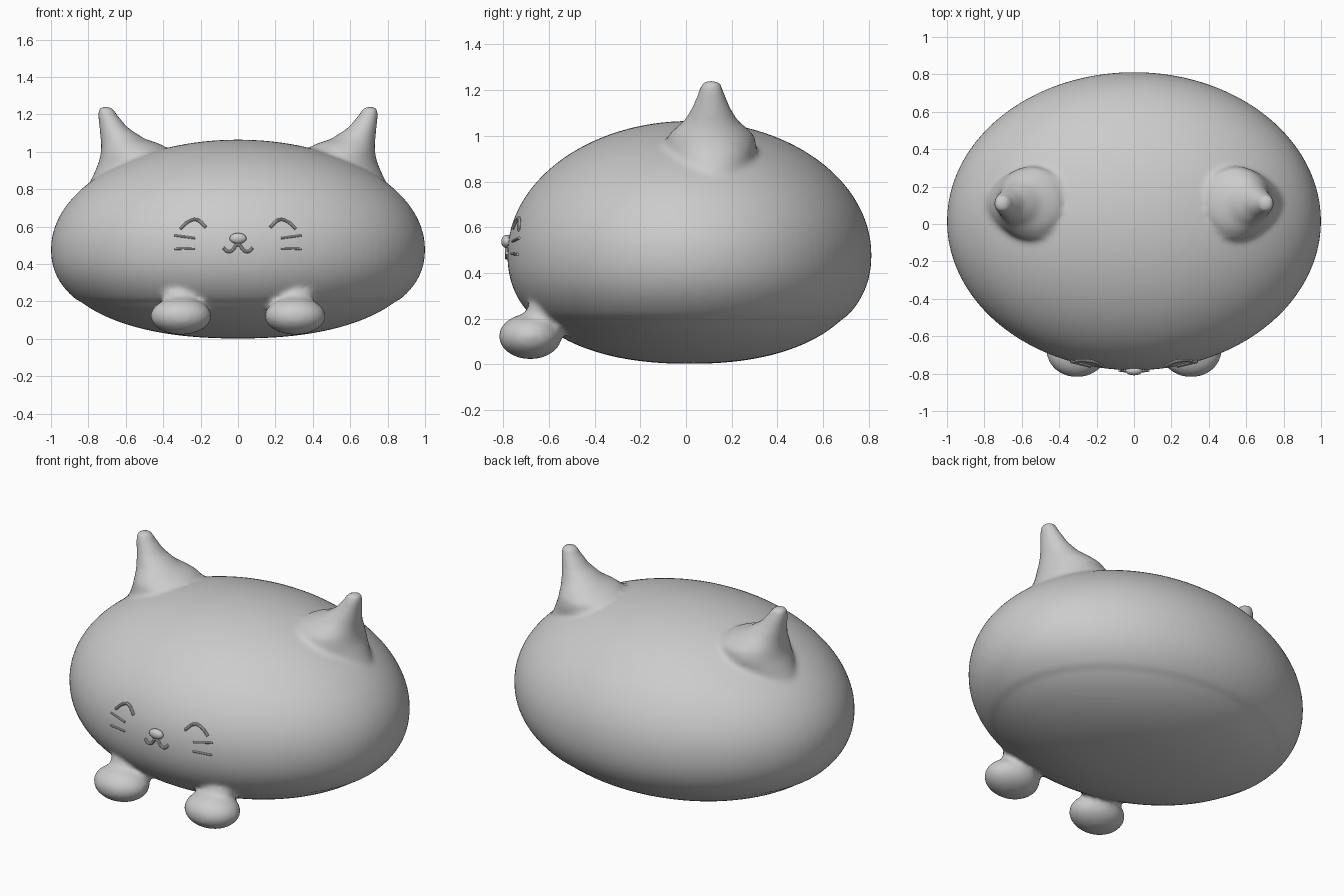
import bpy, bmesh, math
from mathutils import Matrix, Vector

if "Cube" in bpy.data.objects:
    bpy.data.objects.remove(bpy.data.objects["Cube"], do_unlink=True)

grey = bpy.data.materials.new("soft grey")
grey.use_nodes = True
grey.diffuse_color = (0.6, 0.6, 0.6, 1)
grey.node_tree.nodes["Principled BSDF"].inputs["Base Color"].default_value = (0.6, 0.6, 0.6, 1)

MID_Z, MID_Y = 0.48, 0.015      # widest level and centre of the body
TOP, BOTTOM, DEPTH = 0.585, 0.478, 0.797


def body_radius(z):
    """Body half width at a height: round above, flatter below."""
    if z > MID_Z:
        return math.sqrt(max(0, 1 - ((z - MID_Z) / TOP) ** 2))
    r = max(0, 1 - ((MID_Z - z) / BOTTOM) ** 2.25) ** (1 / 2.25)
    return r - 0.012 * r if z < 0.205 else r


def front_y(x, z):
    return MID_Y - DEPTH * math.sqrt(body_radius(z) ** 2 - x * x)


def add_ball(bm, centre, size):
    m = Matrix.Translation(centre) @ Matrix.Diagonal((*size, 1))
    bmesh.ops.create_uvsphere(bm, u_segments=32, v_segments=20, radius=1, matrix=m)


def add_loft(bm, rings, n=40):
    """Closed skin through rings given as a list of point loops."""
    loops = [[bm.verts.new(p) for p in ring] for ring in rings]
    for a, b in zip(loops, loops[1:]):
        for i in range(n):
            j = (i + 1) % n
            bm.faces.new((a[i], a[j], b[j], b[i]))
    bm.faces.new(loops[0][::-1])
    bm.faces.new(loops[-1])


def ellipse(cx, cy, z, rx, ry, n=40):
    return [(cx + rx * math.cos(k * math.tau / n), cy + ry * math.sin(k * math.tau / n), z)
            for k in range(n)]


def finish(name, bm):
    bmesh.ops.recalc_face_normals(bm, faces=bm.faces)
    mesh = bpy.data.meshes.new(name)
    bm.to_mesh(mesh)
    bm.free()
    mesh.materials.append(grey)
    mesh.shade_smooth()
    obj = bpy.data.objects.new(name, mesh)
    bpy.context.collection.objects.link(obj)
    return obj


# Body: stacked rings from underside to crown
bm = bmesh.new()
rings = []
for k in range(1, 90):
    t = -math.cos(math.pi * k / 90)
    z = MID_Z + t * (TOP if t > 0 else BOTTOM)
    r = body_radius(z)
    rings.append(ellipse(0, MID_Y, z, r, r * DEPTH, 96))
add_loft(bm, rings, 96)

# Ears: height, inner x, outer x, half depth
EAR = [(0.78, 0.45, 0.82, 0.13), (0.88, 0.38, 0.772, 0.18), (0.95, 0.35, 0.742, 0.2),
       (1.0, 0.35, 0.733, 0.19), (1.04, 0.41, 0.732, 0.15), (1.07, 0.5, 0.735, 0.115),
       (1.13, 0.59, 0.741, 0.08), (1.2, 0.648, 0.75, 0.053), (1.23, 0.665, 0.748, 0.042),
       (1.243, 0.69, 0.725, 0.018)]
for s in (-1, 1):
    add_loft(bm, [ellipse(s * (a + b) / 2, 0.11, z, (b - a) / 2, d) for z, a, b, d in EAR])
    # Paws with short necks rising into the body
    add_ball(bm, (s * 0.305, -0.682, 0.122), (0.163, 0.138, 0.1))
    add_ball(bm, (s * 0.305, -0.625, 0.215), (0.1, 0.075, 0.085))

# Fuse the parts into one soft skin
body = finish("body_with_ears_and_paws", bm)
bpy.context.view_layer.objects.active = body
body.select_set(True)
remesh = body.modifiers.new("fuse", 'REMESH')
remesh.mode = 'VOXEL'
remesh.voxel_size = 0.015
remesh.use_smooth_shade = True
soften = body.modifiers.new("soften", 'SMOOTH')
soften.factor = 0.5
soften.iterations = 8
for name in ("fuse", "soften"):
    bpy.ops.object.modifier_apply(modifier=name)
body.data.shade_smooth()
if not body.data.materials:
    body.data.materials.append(grey)

# Nose
bm = bmesh.new()
add_ball(bm, (0, -0.785, 0.537), (0.045, 0.024, 0.029))
finish("nose", bm)


def face_line(name, points, thickness):
    """Rounded tube lying on the front of the body."""
    curve = bpy.data.curves.new(name, 'CURVE')
    curve.dimensions = '3D'
    curve.bevel_depth = thickness
    curve.bevel_resolution = 3
    curve.use_fill_caps = True
    curve.resolution_u = 8
    spline = curve.splines.new('BEZIER')
    spline.bezier_points.add(len(points) - 1)
    for bp, (x, z) in zip(spline.bezier_points, points):
        bp.co = Vector((x, front_y(x, z) - 0.003, z))
        bp.handle_left_type = bp.handle_right_type = 'AUTO'
    curve.materials.append(grey)
    obj = bpy.data.objects.new(name, curve)
    bpy.context.collection.objects.link(obj)
    bpy.ops.object.select_all(action='DESELECT')
    bpy.context.view_layer.objects.active = obj
    obj.select_set(True)
    bpy.ops.object.convert(target='MESH')
    bpy.ops.object.shade_smooth_by_angle()


# Closed eyes, whiskers and mouth
for s, side in ((-1, "right"), (1, "left")):
    def mirrored(pts):
        return [(s * x, z) for x, z in pts]
    face_line(side + "_eye", mirrored([(0.31, 0.588), (0.26, 0.63), (0.225, 0.638), (0.172, 0.597)]), 0.009)
    face_line(side + "_upper_whisker", mirrored([(0.34, 0.553), (0.23, 0.538)]), 0.006)
    face_line(side + "_lower_whisker", mirrored([(0.34, 0.481), (0.23, 0.484)]), 0.006)
face_line("mouth", [(-0.078, 0.487), (-0.055, 0.467), (-0.035, 0.47), (0, 0.503),
                    (0.035, 0.47), (0.055, 0.467), (0.078, 0.487)], 0.009)
